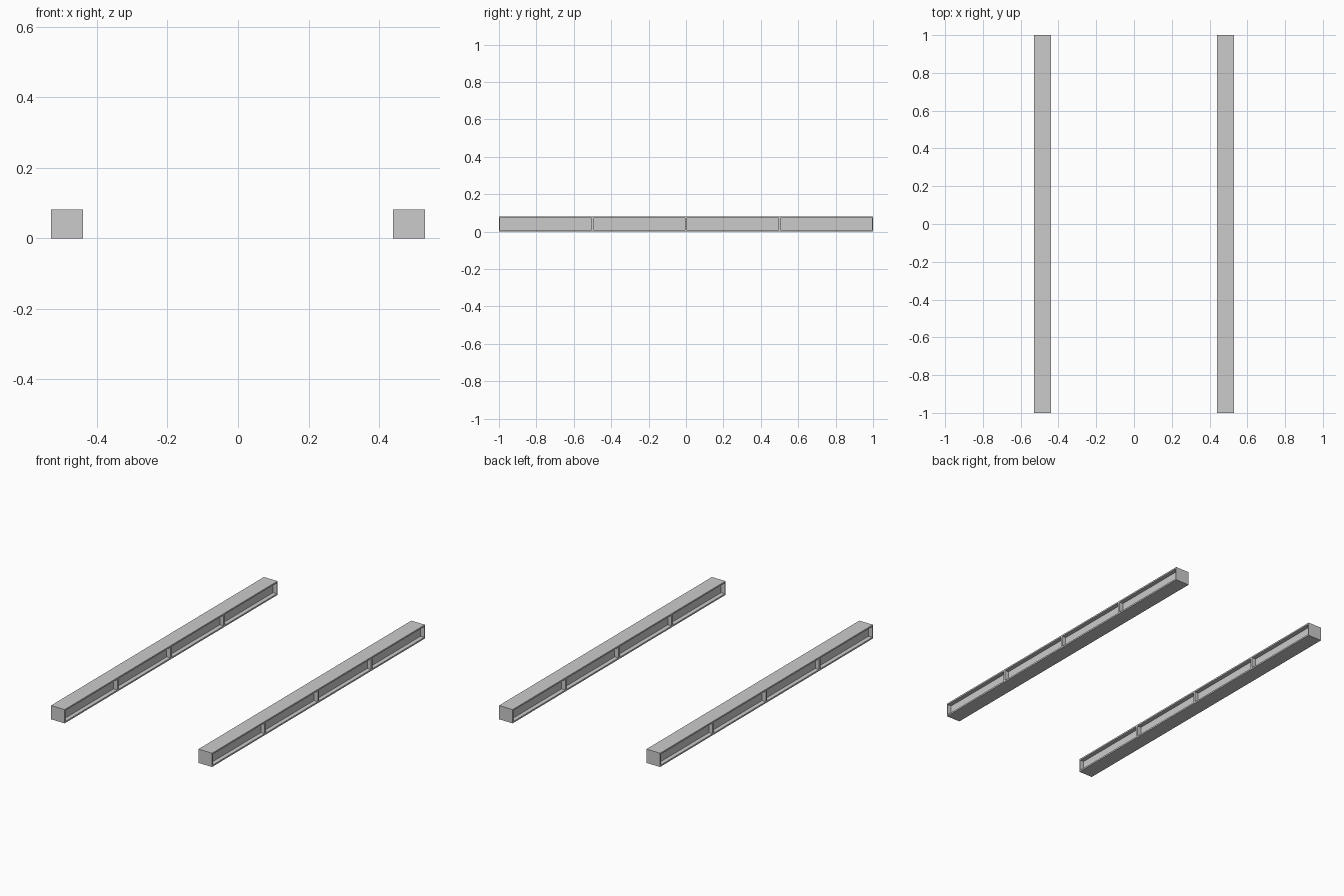
import bpy, bmesh

if "Cube" in bpy.data.objects:
    bpy.data.objects.remove(bpy.data.objects["Cube"])

WIDTH, HEIGHT, LENGTH = 0.09, 0.082, 0.5
LIP, WALL, DEPTH = 0.009, 0.006, 0.025
RAIL_X = 0.485


def rail_segment_mesh():
    # Box with a deep rectangular recess in both long sides
    bm = bmesh.new()
    bmesh.ops.create_cube(bm, size=1)
    bmesh.ops.scale(bm, vec=(WIDTH, LENGTH, HEIGHT), verts=bm.verts)
    bm.normal_update()
    for face in [f for f in bm.faces if abs(f.normal.x) > 0.9]:
        sign = 1 if face.normal.x > 0 else -1
        # Frame around the opening
        bmesh.ops.inset_individual(bm, faces=[face], thickness=0.003)
        for v in face.verts:
            v.co.y = (LENGTH / 2 - WALL) * (1 if v.co.y > 0 else -1)
            v.co.z = (HEIGHT / 2 - LIP) * (1 if v.co.z > 0 else -1)
        # Recess walls and back
        ext = bmesh.ops.extrude_discrete_faces(bm, faces=[face])
        for v in ext["faces"][0].verts:
            v.co.x -= sign * DEPTH
    bmesh.ops.recalc_face_normals(bm, faces=bm.faces)
    mesh = bpy.data.meshes.new("rail_segment")
    bm.to_mesh(mesh)
    bm.free()
    return mesh


# Two parallel rails, four segments each
segment = rail_segment_mesh()
for side, x in (("left", -RAIL_X), ("right", RAIL_X)):
    for i in range(4):
        obj = bpy.data.objects.new(f"{side}_rail_segment_{i + 1}", segment)
        obj.location = (x, -0.75 + i * LENGTH, HEIGHT / 2)
        bpy.context.collection.objects.link(obj)
